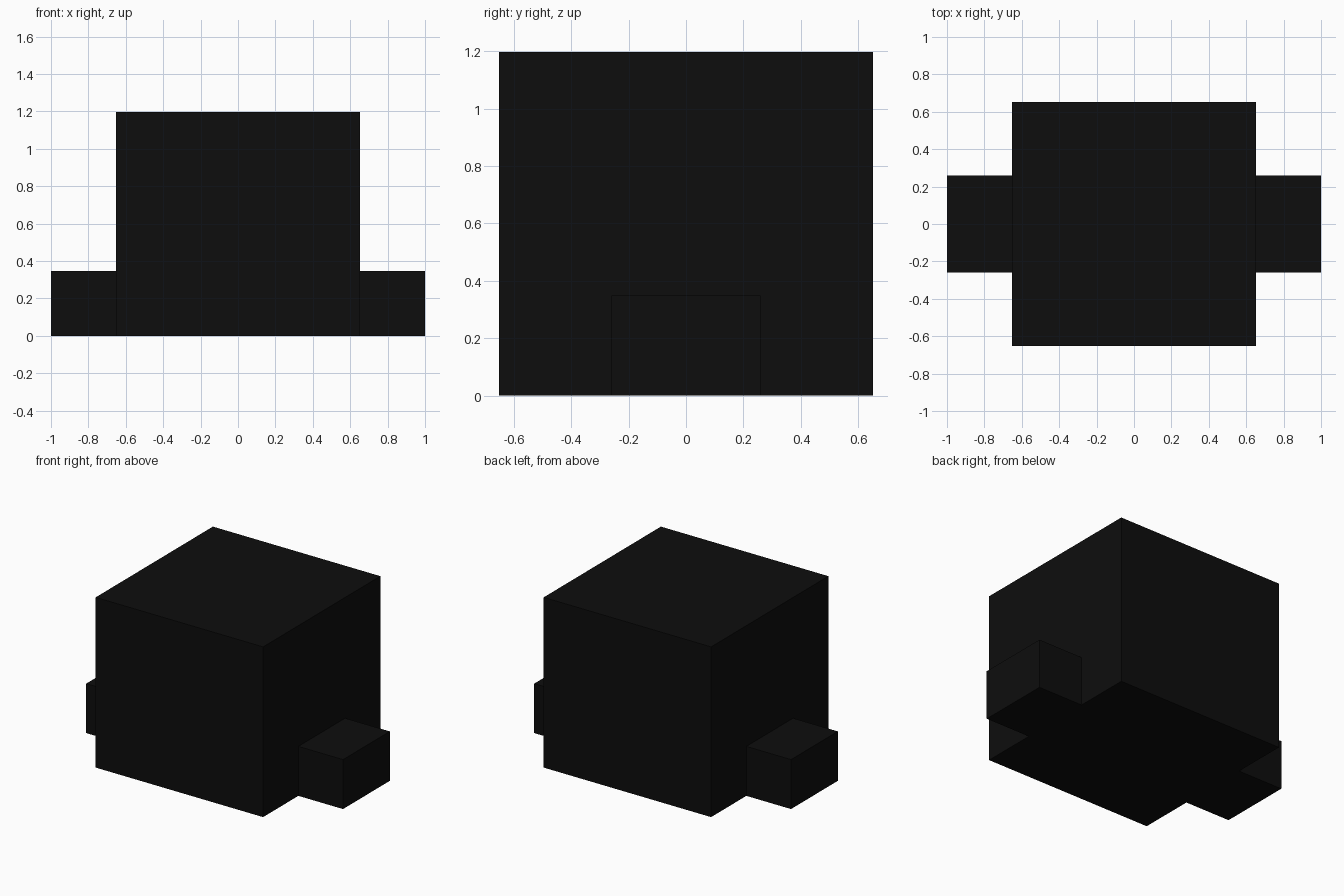
import bpy

if "Cube" in bpy.data.objects:
    bpy.data.objects.remove(bpy.data.objects["Cube"])

# One flat near-black colour
black = bpy.data.materials.new("matte black")
black.diffuse_color = (0.004, 0.004, 0.004, 1.0)
black.use_nodes = True
black.node_tree.nodes["Principled BSDF"].inputs["Base Color"].default_value = black.diffuse_color

HALF, HEIGHT = 0.652, 1.198              # main block half width, height
LUG_HALF_DEPTH, LUG_HEIGHT = 0.26, 0.348  # side block


def box(name, x, y, z):
    """Axis-aligned box given (min, max) along each axis."""
    bpy.ops.mesh.primitive_cube_add(size=1)
    obj = bpy.context.object
    obj.name = name
    for v in obj.data.vertices:
        for i, (lo, hi) in enumerate((x, y, z)):
            v.co[i] = hi if v.co[i] > 0 else lo
    obj.data.materials.append(black)
    return obj


# Main block
box("main_block", (-HALF, HALF), (-HALF, HALF), (0, HEIGHT))

# Low blocks on the left and right sides
depth = (-LUG_HALF_DEPTH, LUG_HALF_DEPTH)
box("right_side_block", (HALF, 1), depth, (0, LUG_HEIGHT))
box("left_side_block", (-1, -HALF), depth, (0, LUG_HEIGHT))
